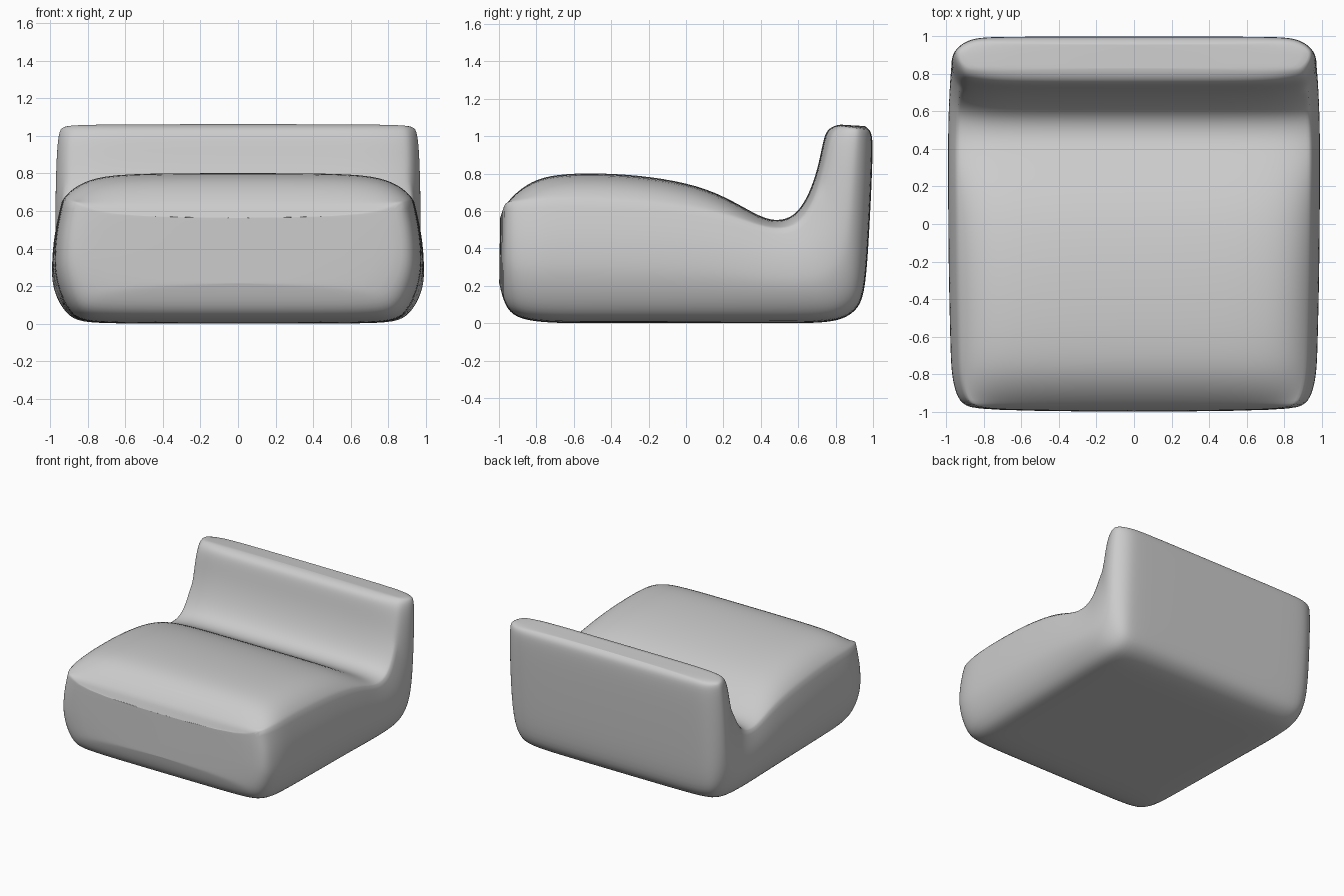
import bpy, bmesh

if "Cube" in bpy.data.objects:
    bpy.data.objects.remove(bpy.data.objects["Cube"])

# Half cross-section of the cushion: (width fraction, depth fraction) below the seam
LOWER = [(0, 0), (.45, 0), (.78, .004), (.89, .04), (.955, .19), (.99, .36), (1, .5), (.99, .74)]
# Domed part from the seam to the middle: (width fraction, fraction of the dome)
DOME = [(.95, 0), (.90, .42), (.78, .86), (.55, 1), (0, 1)]

# Stations along the L shaped body:
# upper/front point (y, z), under/back point (y, z), half width, seam position
STATIONS = [
    (-.995, .56, -1.0, .22, .80, 1.0),
    (-.968, .63, -.97, .09, .91, 1.03),
    (-.91, .70, -.91, .03, .95, .93),
    (-.80, .775, -.80, .007, .975, .85),
    (-.65, .80, -.65, 0, .98, .83),
    (-.45, .803, -.45, 0, .985, .82),
    (-.20, .787, -.20, 0, .99, .82),
    (.07, .737, .07, 0, .992, .83),
    (.25, .655, .28, 0, .993, .87),
    (.40, .565, .48, 0, .993, .91),
    (.49, .545, .68, 0, .99, .92),
    (.58, .57, .82, .012, .985, .92),
    (.65, .67, .905, .06, .98, .92),
    (.70, .81, .955, .14, .975, .91),
    (.725, .93, .975, .40, .975, .89),
    (.742, 1.01, .993, .75, .97, .87),
    (.765, 1.042, 1.0, .97, .96, .86),
    (.80, 1.058, .99, 1.03, .945, .86),
    (.83, 1.062, .955, 1.055, .91, .86),
]

bm = bmesh.new()
rings = []
for ay, az, by, bz, w, e in STATIONS:
    half = [(u, v * e) for u, v in LOWER] + [(u, e + (1 - e) * d) for u, d in DOME]
    n = len(half)
    outline = half + [(-u, v) for u, v in half[-2:0:-1]]
    rings.append([bm.verts.new((u * w, by + (ay - by) * v, bz + (az - bz) * v))
                  for u, v in outline])

# Skin between stations
m = len(rings[0])
for r, s in zip(rings, rings[1:]):
    for i in range(m):
        j = (i + 1) % m
        bm.faces.new((r[i], r[j], s[j], s[i]))

# Front panel and backrest top, closed with strips from right to left
for r in (rings[0], rings[-1]):
    for i in range(n - 1):
        f = [r[i], r[i + 1], r[-i - 1], r[-i % m]]
        bm.faces.new(list(dict.fromkeys(f)))

# Soft crease on the piped seam along both sides and across the front
crease = bm.edges.layers.float.new("crease_edge")
k = len(LOWER)
for r, s in zip(rings[1:14], rings[2:14]):
    for i in (k, m - k):
        bm.edges.get((r[i], s[i]))[crease] = .5
for i in range(k, m - k):
    bm.edges.get((rings[1][i], rings[1][i + 1]))[crease] = .4

bmesh.ops.recalc_face_normals(bm, faces=bm.faces)
mesh = bpy.data.meshes.new("lounge_chair_body")
bm.to_mesh(mesh)
bm.free()
chair = bpy.data.objects.new("lounge_chair_body", mesh)
bpy.context.collection.objects.link(chair)
for p in mesh.polygons:
    p.use_smooth = True
sub = chair.modifiers.new("soft_upholstery", "SUBSURF")
sub.levels = sub.render_levels = 2
